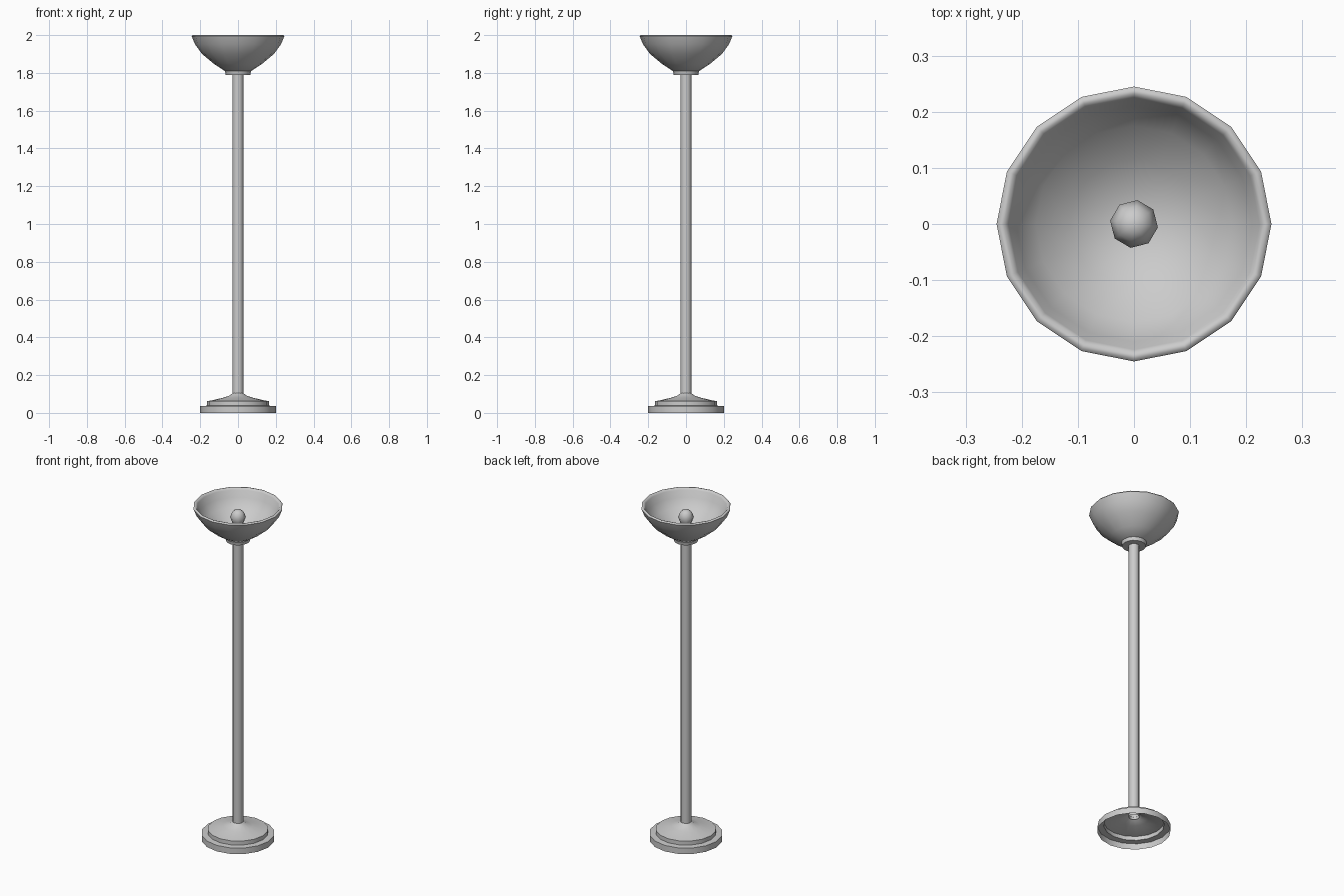
import bpy
import bmesh
from math import cos, sin, pi, radians

cube = bpy.data.objects.get("Cube")
if cube:
    bpy.data.objects.remove(cube, do_unlink=True)

# Single painted finish
grey = bpy.data.materials.new("light grey")
grey.use_nodes = True
colour = (0.6, 0.6, 0.6, 1)
grey.diffuse_color = colour
grey.node_tree.nodes["Principled BSDF"].inputs["Base Color"].default_value = colour


def lathe(name, profile, sides, turn=0.0, smooth=40):
    """Revolve (radius, height) points around z; zero radius makes a pole."""
    bm = bmesh.new()
    rings = []
    for r, z in profile:
        count = 1 if r == 0 else sides
        rings.append([bm.verts.new((r * cos(turn + 2 * pi * i / sides),
                                    r * sin(turn + 2 * pi * i / sides), z))
                      for i in range(count)])
    for low, high in zip(rings, rings[1:]):
        for i in range(sides):
            j = (i + 1) % sides
            corners = [low[i % len(low)], low[j % len(low)],
                       high[j % len(high)], high[i % len(high)]]
            bm.faces.new(list(dict.fromkeys(corners)))
    mesh = bpy.data.meshes.new(name)
    bm.to_mesh(mesh)
    bm.free()
    mesh.materials.append(grey)
    obj = bpy.data.objects.new(name, mesh)
    bpy.context.collection.objects.link(obj)
    bpy.ops.object.select_all(action="DESELECT")
    obj.select_set(True)
    bpy.context.view_layer.objects.active = obj
    bpy.ops.object.shade_smooth_by_angle(angle=radians(smooth))
    return obj


# Stepped foot, hollow underneath
lathe("base", [(0.2, 0), (0.2, 0.036), (0.165, 0.038), (0.165, 0.062),
               (0.14, 0.066), (0.08, 0.08), (0.045, 0.092), (0.028, 0.105)], 16)

# Upright tube
lathe("pole", [(0.029, 0.09), (0.029, 1.81)], 12)

# Collar under the bowl
lathe("collar", [(0, 1.79), (0.065, 1.79), (0.07, 1.812)], 16)

# Bowl with outer wall, rounded lip and inner wall
lathe("bowl_shade", [(0, 1.808), (0.07, 1.81), (0.125, 1.846), (0.19, 1.9),
                     (0.228, 1.952), (0.245, 1.994), (0.24, 2.0), (0.232, 2.0),
                     (0.224, 1.99), (0.21, 1.95), (0.175, 1.905),
                     (0.115, 1.86), (0.06, 1.83), (0, 1.825)], 16, smooth=60)

# Bulb with its neck
lathe("bulb", [(0.02, 1.82), (0.02, 1.88), (0.032, 1.9), (0.043, 1.93),
               (0.032, 1.96), (0.017, 1.971), (0, 1.975)], 8, turn=radians(-8), smooth=60)
